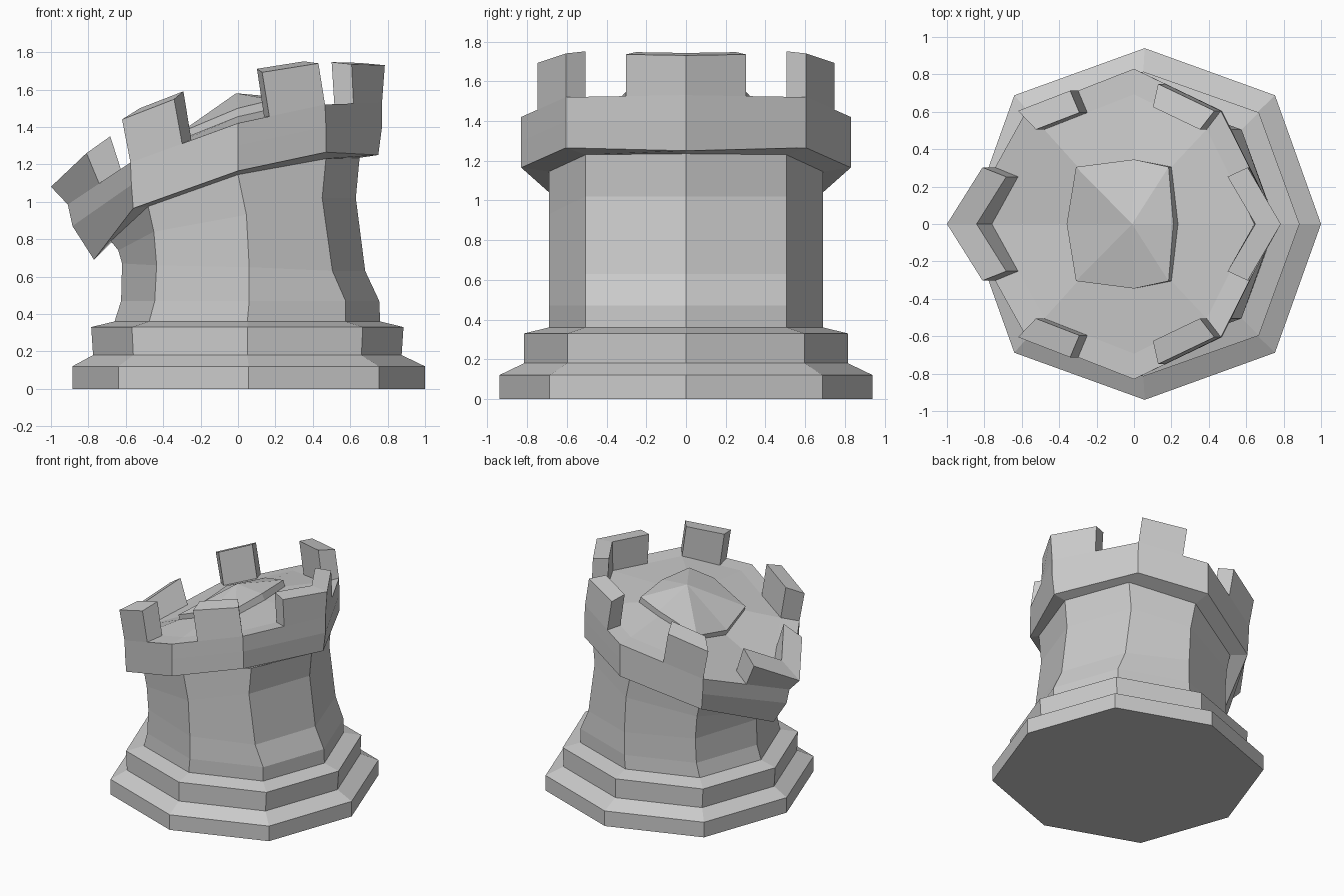
import bpy, bmesh, math
from mathutils import Vector

if "Cube" in bpy.data.objects:
    bpy.data.objects.remove(bpy.data.objects["Cube"])


def ring(pts, y_front, y_diag):
    """Octagon from its five near-side (x, z) corners, mirrored to the back."""
    ys = (0, y_diag, y_front, y_diag, 0)
    near = [Vector((x, -y, z)) for (x, z), y in zip(pts, ys)]
    far = [Vector((p.x, -p.y, p.z)) for p in reversed(near[1:4])]
    return near + far


def flat_ring(cx, rx, ry, z):
    return ring([(cx + rx * k, z) for k in (-1, -.739, 0, .739, 1)], ry, ry * .732)


def shrink(r, k, lift=0):
    """Pull a ring toward the middle of the arched section."""
    c = Vector((r[2].x, 0, r[2].z + lift))
    return [p.lerp(c, k) for p in r]


def at(r, s):
    i = math.floor(s)
    return r[i % 8].lerp(r[(i + 1) % 8], s - i)


def loft(name, sections, tip=None):
    bm = bmesh.new()
    rows = [[bm.verts.new(p) for p in sec] for sec in sections]
    n = len(rows[0])
    for a, b in zip(rows, rows[1:]):
        for i in range(n):
            j = (i + 1) % n
            bm.faces.new((a[i], a[j], b[j], b[i]))
    bm.faces.new(rows[0][::-1])
    if tip:
        t = bm.verts.new(tip)
        for i in range(n):
            bm.faces.new((rows[-1][i], rows[-1][(i + 1) % n], t))
    else:
        bm.faces.new(rows[-1])
    bmesh.ops.recalc_face_normals(bm, faces=bm.faces)
    me = bpy.data.meshes.new(name)
    bm.to_mesh(me)
    bm.free()
    ob = bpy.data.objects.new(name, me)
    bpy.context.collection.objects.link(ob)
    return ob


# stepped base
foot = [flat_ring(.057, .943, .94, 0), flat_ring(.057, .943, .94, .12),
        flat_ring(.05, .825, .815, .18), flat_ring(.05, .835, .815, .33),
        flat_ring(.05, .71, .69, .36)]

# bent shaft
shaft = [ring(p, .69, .505) for p in (
    [(-.625, .47), (-.445, .47), (.06, .47), (.575, .47), (.755, .47)],
    [(-.62, .67), (-.435, .66), (.06, .65), (.505, .63), (.68, .63)],
    [(-.64, .74), (-.45, .84), (.045, .93), (.45, 1.02), (.63, 1.02)],
    [(-.68, .79), (-.48, .975), (0, 1.145), (.47, 1.23), (.65, 1.235)])]

# flared collar
collar = [ring(p, .83, .605) for p in (
    [(-.77, .69), (-.56, .965), (0, 1.165), (.47, 1.265), (.75, 1.25)],
    [(-.885, .87), (-.57, 1.09), (0, 1.30), (.47, 1.40), (.77, 1.40)],
    [(-.91, .985), (-.575, 1.21), (0, 1.42), (.465, 1.52), (.77, 1.53)])]
inner_floor = shrink(collar[-1], .165, .02)

# raised cap on the sloping roof
cap = [ring([(-.35, 1.27), (-.30, 1.335), (0, 1.455), (.20, 1.50), (.235, 1.515)], .345, .305),
       ring([(-.36, 1.31), (-.31, 1.37), (0, 1.50), (.185, 1.545), (.21, 1.56)], .345, .305)]

loft("tower", foot + shaft + collar + [inner_floor] + cap, tip=(-.01, 0, 1.58))

# merlons, each a span along the collar ring
top = ring([(-1, 1.08), (-.62, 1.44), (-.04, 1.665), (.43, 1.74), (.785, 1.73)], .83, .605)
inner_top = shrink(top, .165, .14)
spans = [(-.5, 0, .5), (1, 1.48), (2.36, 3), (3.5, 4, 4.5), (5, 5.64), (6.52, 7)]
for k, span in enumerate(spans):
    loft(f"merlon_{k + 1}",
         [[at(r, s) for r in (collar[-1], top, inner_top, inner_floor)] for s in span])
